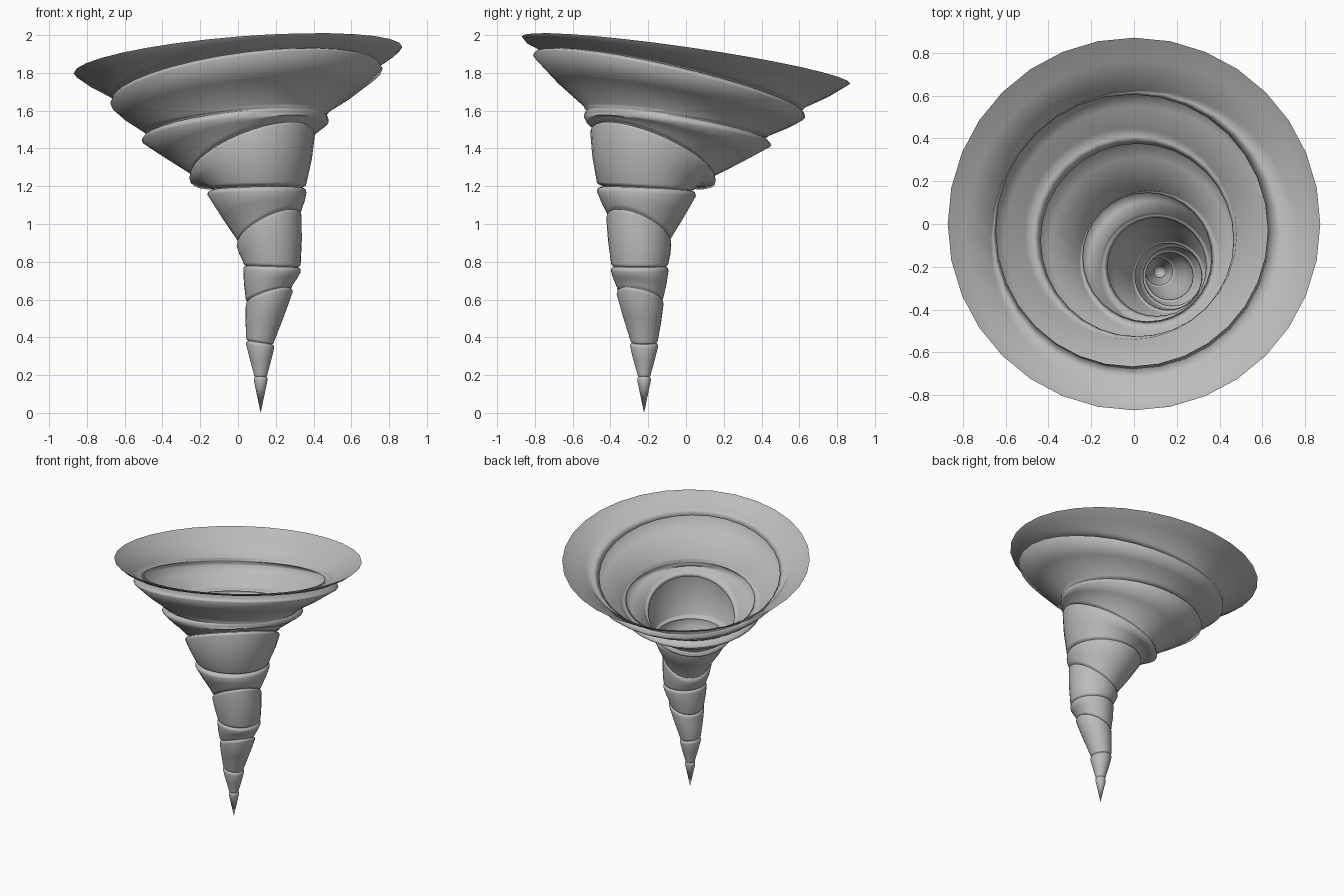
import bpy
import bmesh
from math import cos, sin, pi

SEGMENTS = 32

cube = bpy.data.objects.get("Cube")
if cube:
    bpy.data.objects.remove(cube, do_unlink=True)


def ring_points(cx, cy, cz, radius, slope_x, slope_y):
    """Circle tilted by a slope along each axis."""
    points = []
    for i in range(SEGMENTS):
        angle = 2 * pi * i / SEGMENTS
        dx, dy = radius * cos(angle), radius * sin(angle)
        points.append((cx + dx, cy + dy, cz + slope_x * dx + slope_y * dy))
    return points


def mix(a, b, t):
    return a + (b - a) * t


def tier_rings(shoulder, tuck):
    """Fold between two tiers: curl in to the tuck, then roll out to the shoulder."""
    cx, cy, cz, radius, slope_x, slope_y = shoulder
    tx, ty, tr = tuck
    height = 0.035 + 0.06 * min(radius, 0.5)
    fold = [(1, 0.85), (0.85, 0.66), (0.45, 0.53),
            (0, 0.45), (0.45, 0.4), (0.8, 0.27), (0.95, 0.1), (1, -0.1)]
    rings = []
    for out, lift in fold:
        x, y = mix(tx, cx, out), mix(ty, cy, out)
        z = cz + lift * height + slope_x * (x - cx) + slope_y * (y - cy)
        rings.append(ring_points(x, y, z, mix(tr, radius, out), slope_x, slope_y))
    return rings


def belly_ring(high, low, swell):
    """Ring halfway between two others, swollen about its own centre."""
    middle = [[mix(a, b, 0.5) for a, b in zip(p, q)] for p, q in zip(high, low)]
    cx, cy = (sum(p[k] for p in middle) / SEGMENTS for k in (0, 1))
    return [(mix(cx, x, swell), mix(cy, y, swell), z) for x, y, z in middle]


# Shoulder: centre x, y, z, radius, slope x, slope y; tuck: centre x, y, radius
tiers = [
    ((0.045, -0.09, 1.735, 0.72, 0.13, -0.23), (-0.01, -0.03, 0.635)),
    ((-0.015, -0.045, 1.495, 0.495, 0.10, -0.15), (0.015, -0.075, 0.45)),
    ((0.075, -0.175, 1.36, 0.332, 0.34, -0.39), (0.062, -0.155, 0.3)),
    ((0.10, -0.21, 1.165, 0.262, 0.02, -0.05), (0.107, -0.2, 0.23)),
    ((0.165, -0.25, 0.965, 0.172, 0.45, -0.4), (0.16, -0.245, 0.155)),
    ((0.18, -0.245, 0.755, 0.152, -0.03, 0), (0.18, -0.245, 0.137)),
    ((0.165, -0.243, 0.605, 0.124, 0.3, -0.22), (0.165, -0.243, 0.11)),
    ((0.117, -0.222, 0.355, 0.074, -0.15, 0), (0.117, -0.222, 0.063)),
    ((0.12, -0.222, 0.175, 0.036, 0, 0), (0.12, -0.222, 0.029)),
]

# Rim, then each tier with a slight belly above its fold
rings = [ring_points(0, 0, 1.868, 0.87, 0.08, -0.143)]
for shoulder, tuck in tiers:
    fold = tier_rings(shoulder, tuck)
    rings.append(belly_ring(rings[-1], fold[0], 1.02))
    rings += fold

# Skin the rings into one open funnel ending in a point
bm = bmesh.new()
loops = [[bm.verts.new(p) for p in ring] for ring in rings]
tip = bm.verts.new((0.12, -0.222, 0))
for high, low in zip(loops, loops[1:]):
    for i in range(SEGMENTS):
        j = (i + 1) % SEGMENTS
        bm.faces.new((high[i], low[i], low[j], high[j]))
for i in range(SEGMENTS):
    bm.faces.new((loops[-1][i], tip, loops[-1][(i + 1) % SEGMENTS]))
for face in bm.faces:
    face.smooth = True
mesh = bpy.data.meshes.new("funnel")
bm.to_mesh(mesh)
bm.free()

funnel = bpy.data.objects.new("whirlwind_funnel", mesh)
bpy.context.collection.objects.link(funnel)

# Plain grey
grey = bpy.data.materials.new("grey")
grey.use_nodes = True
colour = (0.5, 0.5, 0.5, 1)
grey.diffuse_color = colour
grey.node_tree.nodes["Principled BSDF"].inputs["Base Color"].default_value = colour
mesh.materials.append(grey)
